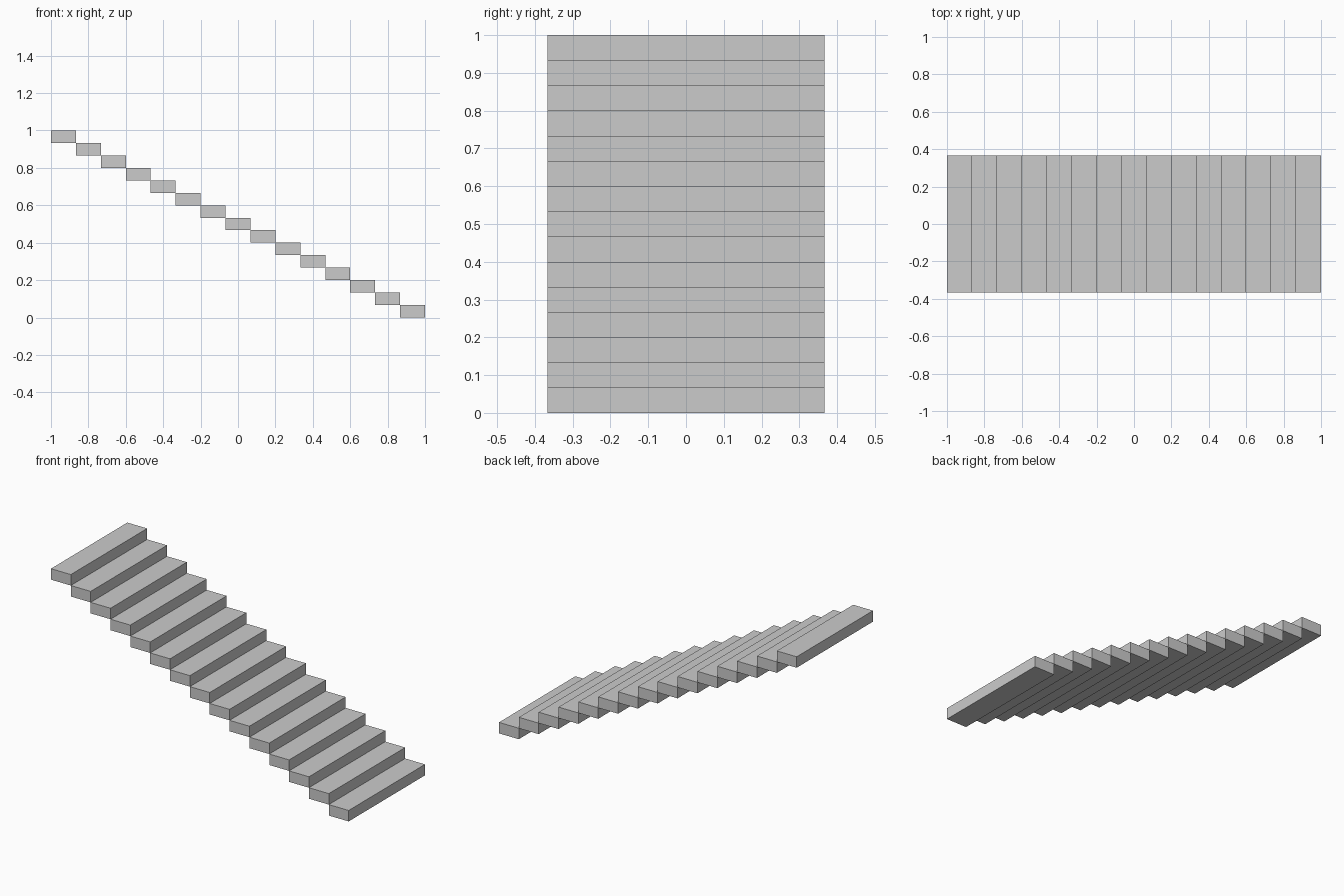
import bpy

if "Cube" in bpy.data.objects:
    bpy.data.objects.remove(bpy.data.objects["Cube"])

STEPS = 15
RUN = 2.0 / STEPS      # tread depth along x
RISE = 1.0 / STEPS     # tread thickness along z
WIDTH = 0.733          # stair width along y

grey = bpy.data.materials.new("light grey")
grey.diffuse_color = (0.6, 0.6, 0.6, 1)
grey.use_nodes = True
grey.node_tree.nodes["Principled BSDF"].inputs["Base Color"].default_value = grey.diffuse_color


def add_step(i):
    """One solid slab tread; step 0 is the lowest, at +x."""
    bpy.ops.mesh.primitive_cube_add(
        size=1, location=(1 - (i + 0.5) * RUN, 0, (i + 0.5) * RISE))
    step = bpy.context.object
    step.name = f"stair_step_{i + 1:02d}"
    step.scale = (RUN, WIDTH, RISE)
    bpy.ops.object.transform_apply(location=False, rotation=False, scale=True)
    step.data.materials.append(grey)


# Straight flight climbing towards -x
for i in range(STEPS):
    add_step(i)
